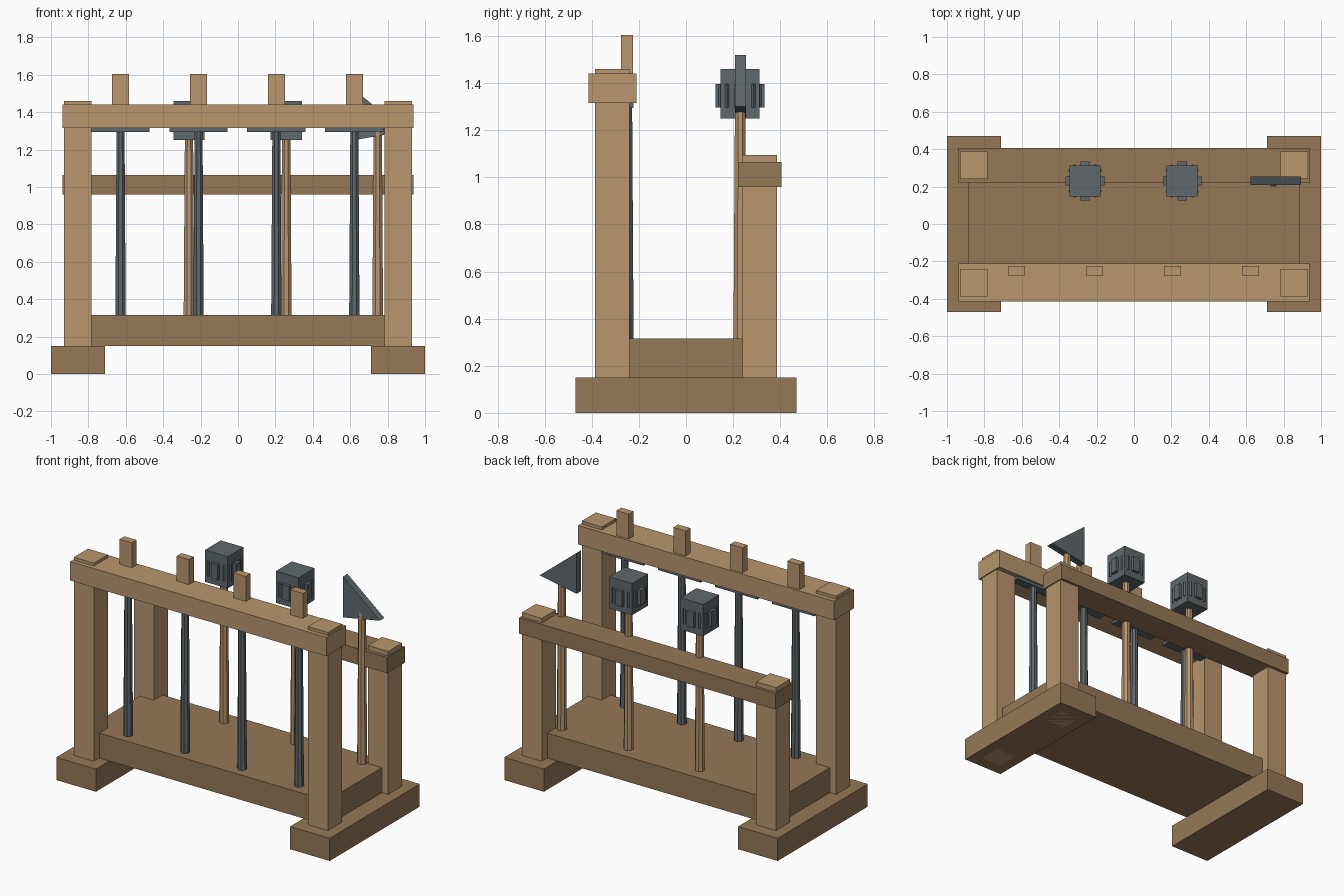
import bpy, bmesh, math
from mathutils import Matrix

if "Cube" in bpy.data.objects:
    bpy.data.objects.remove(bpy.data.objects["Cube"])


def material(name, rgb):
    m = bpy.data.materials.new(name)
    m.diffuse_color = (*rgb, 1)
    m.use_nodes = True
    m.node_tree.nodes["Principled BSDF"].inputs["Base Color"].default_value = m.diffuse_color
    return m


LIGHT = material("light_wood", (0.479, 0.305, 0.156))
DARK = material("dark_wood", (0.305, 0.188, 0.093))
STEEL = material("steel", (0.114, 0.138, 0.15))


def finish(name, bm, mat):
    bmesh.ops.recalc_face_normals(bm, faces=bm.faces)
    me = bpy.data.meshes.new(name)
    bm.to_mesh(me)
    bm.free()
    me.materials.append(mat)
    ob = bpy.data.objects.new(name, me)
    bpy.context.collection.objects.link(ob)
    return ob


def box(name, x, y, z, mat):
    """Box from (min, max) ranges."""
    bm = bmesh.new()
    mid = [(a + b) / 2 for a, b in (x, y, z)]
    size = [b - a for a, b in (x, y, z)]
    bmesh.ops.create_cube(bm, size=1, matrix=Matrix.Translation(mid) @ Matrix.Diagonal((*size, 1)))
    return finish(name, bm, mat)


def shaft(name, x, y, z0, z1, r0, r1, mat):
    """Tapered eight-sided rod with a flat side facing front."""
    bm = bmesh.new()
    turn = Matrix.Rotation(math.pi / 8, 4, 'Z')
    bmesh.ops.create_cone(bm, cap_ends=True, segments=8, radius1=r0, radius2=r1,
                          depth=z1 - z0,
                          matrix=Matrix.Translation((x, y, (z0 + z1) / 2)) @ turn)
    return finish(name, bm, mat)


# Frame: feet and posts on each side
for side, s in (("left", -1), ("right", 1)):
    span = lambda a, b: tuple(sorted((s * a, s * b)))
    box(f"{side}_foot", span(0.71, 1.0), (-0.47, 0.47), (0, 0.15), DARK)
    box(f"{side}_front_post", span(0.783, 0.93), (-0.387, -0.24), (0, 1.46), LIGHT)
    box(f"{side}_back_post", span(0.783, 0.93), (0.24, 0.387), (0, 1.095), LIGHT)

# Shelf and rails
box("base_shelf", (-0.885, 0.885), (-0.33, 0.33), (0.15, 0.315), DARK)
box("front_rail", (-0.937, 0.937), (-0.415, -0.21), (1.315, 1.44), LIGHT)
box("back_rail", (-0.937, 0.937), (0.22, 0.405), (0.96, 1.065), DARK)

# Swords hanging through the front rail
for i, x in enumerate((-0.628, -0.211, 0.205, 0.622), 1):
    shaft(f"sword_blade_{i}", x, -0.25, 0.30, 1.32, 0.030, 0.023, STEEL)
    box(f"sword_guard_{i}", (x - 0.156, x + 0.156), (-0.28, -0.222), (1.295, 1.335), STEEL)
    box(f"sword_grip_{i}", (x - 0.045, x + 0.045), (-0.275, -0.225), (1.33, 1.605), LIGHT)

# Maces: handle, block head and four crossing flange plates
MY = 0.23
for i, x in enumerate((-0.262, 0.258), 1):
    shaft(f"mace_handle_{i}", x, MY, 0.30, 1.27, 0.031, 0.024, LIGHT)
    box(f"mace_head_{i}", (x - 0.083, x + 0.083), (MY - 0.083, MY + 0.083), (1.25, 1.46), STEEL)
    for k in range(4):
        plate = box(f"mace_flange_{i}_{k + 1}", (-0.104, 0.104), (-0.025, 0.025), (-0.05, 0.05), STEEL)
        plate.location = (x, MY, 1.346)
        plate.rotation_euler.z = k * math.pi / 4

# Axe: handle and triangular blade
shaft("axe_handle", 0.747, MY, 0.30, 1.31, 0.031, 0.024, LIGHT)
bm = bmesh.new()
face = bm.faces.new([bm.verts.new((x, 0.208, z)) for x, z in ((0.622, 1.25), (0.892, 1.30), (0.622, 1.52))])
ext = bmesh.ops.extrude_face_region(bm, geom=[face])
bmesh.ops.translate(bm, vec=(0, 0.047, 0),
                    verts=[v for v in ext["geom"] if isinstance(v, bmesh.types.BMVert)])
finish("axe_blade", bm, STEEL)
